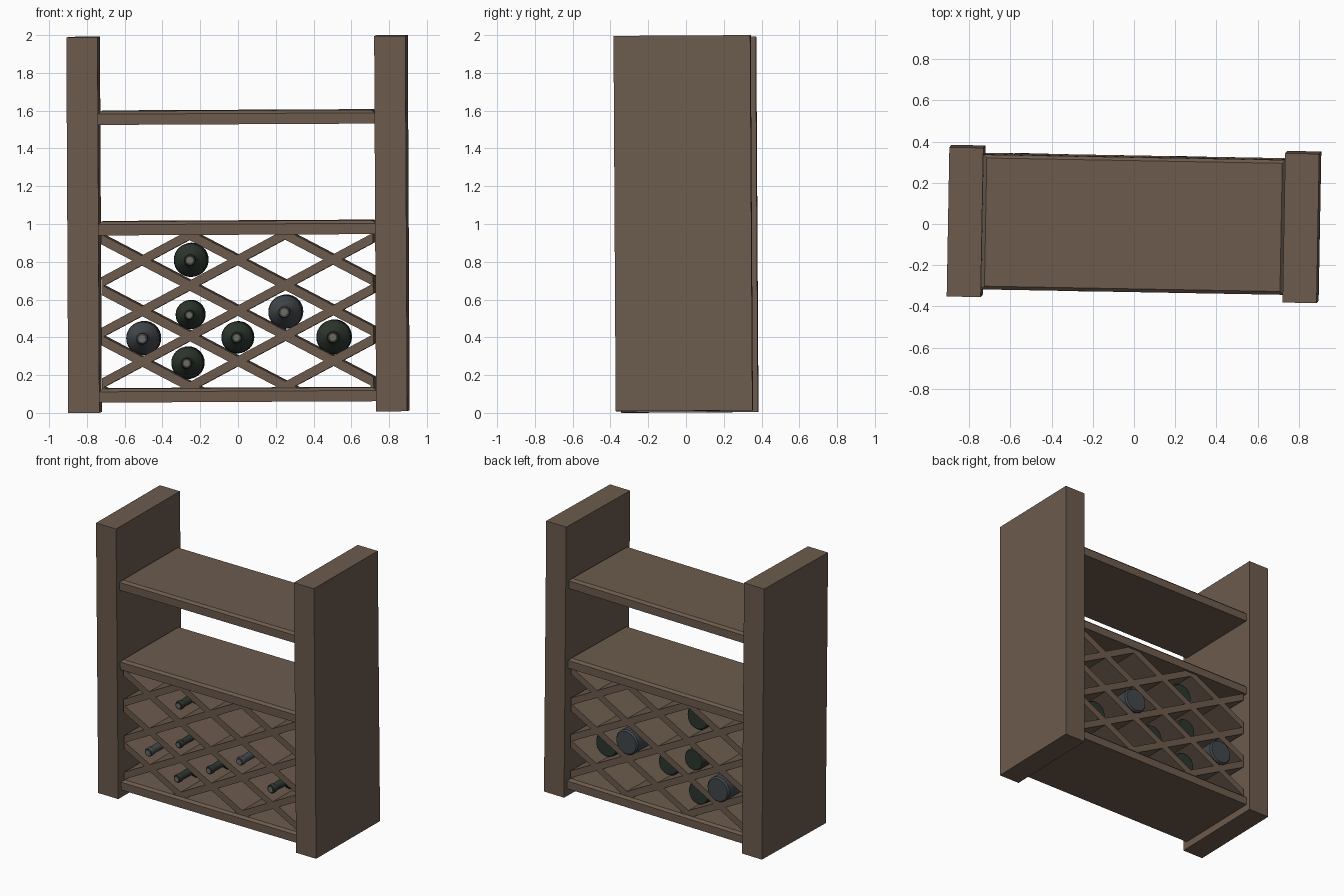
import bpy, bmesh, math
from mathutils import Matrix, Vector, Euler

if "Cube" in bpy.data.objects:
    bpy.data.objects.remove(bpy.data.objects["Cube"])

# the whole rack leans very slightly around its middle
C = Vector((0, 0, 1))
TILT = (Matrix.Translation(C) @ Euler((0.006, -0.005, -0.018)).to_matrix().to_4x4()
        @ Matrix.Translation(-C))


def material(name, rgb):
    m = bpy.data.materials.new(name)
    m.diffuse_color = (*rgb, 1)
    m.use_nodes = True
    m.node_tree.nodes["Principled BSDF"].inputs["Base Color"].default_value = m.diffuse_color
    return m


WOOD = material("dark_wood", (0.15, 0.105, 0.075))
GREEN = material("green_glass", (0.025, 0.036, 0.026))
BLUE = material("grey_glass", (0.055, 0.062, 0.07))
CORK = material("cork", (0.16, 0.15, 0.13))


def finish(name, bm, mat, smooth=False):
    bmesh.ops.recalc_face_normals(bm, faces=bm.faces)
    bm.transform(TILT)
    me = bpy.data.meshes.new(name)
    bm.to_mesh(me)
    bm.free()
    me.materials.append(mat)
    ob = bpy.data.objects.new(name, me)
    bpy.context.collection.objects.link(ob)
    if smooth:
        bpy.ops.object.select_all(action='DESELECT')
        ob.select_set(True)
        bpy.context.view_layer.objects.active = ob
        bpy.ops.object.shade_smooth_by_angle(angle=math.radians(35))
    return ob


def box(size, loc, rot=Matrix.Identity(4)):
    bm = bmesh.new()
    bmesh.ops.create_cube(bm, size=1)
    bm.transform(Matrix.Translation(loc) @ rot @ Matrix.Diagonal((*size, 1)))
    return bm


# side panels
for name, s in (("left_panel", -1), ("right_panel", 1)):
    finish(name, box((0.165, 0.724, 1.987), (s * 0.815, 0, 1)), WOOD)

# shelves with chamfered top edges
for name, z in (("bottom_shelf", 0.06), ("middle_shelf", 0.945), ("top_shelf", 1.53)):
    bm = box((1.466, 0.654, 0.073), (0, 0, z + 0.0365))
    top = [e for e in bm.edges if all(v.co.z > z + 0.05 for v in e.verts)]
    bmesh.ops.bevel(bm, geom=top, offset=0.016, segments=1, affect='EDGES')
    finish(name, bm, WOOD)

# full-depth crossing boards that form the diamond bins
XL, ZLO, ZHI, SLOPE = 0.72, 0.11, 0.97, 0.53
ang = math.atan(SLOPE)
n = 0
for s in (-1, 1):
    for k in range(-3, 5):
        bm = box((3, 0.62, 0.047), (0, 0, 0.543 + 0.268 * k),
                 Matrix.Rotation(-s * ang, 4, 'Y'))
        for co, no in (((XL, 0, 0), (1, 0, 0)), ((-XL, 0, 0), (-1, 0, 0)),
                       ((0, 0, ZHI), (0, 0, 1)), ((0, 0, ZLO), (0, 0, -1))):
            bmesh.ops.bisect_plane(bm, geom=bm.verts[:] + bm.edges[:] + bm.faces[:],
                                   plane_co=co, plane_no=no, clear_outer=True)
            bmesh.ops.holes_fill(bm, edges=[e for e in bm.edges if e.is_boundary])
        if not bm.faces:
            bm.free()
            continue
        n += 1
        finish(f"diamond_board_{n}", bm, WOOD)


def lathe(name, profile, x, z, mat):
    """Spin (radius, y) points about a front-to-back axis."""
    bm = bmesh.new()
    vs = [bm.verts.new((x + r, y, z)) for r, y in profile]
    es = [bm.edges.new(p) for p in zip(vs, vs[1:])]
    bmesh.ops.spin(bm, geom=vs + es, cent=(x, 0, z), axis=(0, 1, 0),
                   angle=math.tau, steps=32, use_duplicate=False)
    bmesh.ops.remove_doubles(bm, verts=bm.verts, dist=1e-5)
    return finish(name, bm, mat, True)


# bottles: x, z, radius, back end, glass
bottles = [(-0.25, 0.81, 0.09, 0.21, GREEN), (-0.255, 0.52, 0.077, 0.26, GREEN),
           (-0.505, 0.395, 0.09, 0.33, BLUE), (-0.005, 0.40, 0.085, 0.2, GREEN),
           (0.248, 0.535, 0.09, 0.33, BLUE), (0.505, 0.402, 0.092, 0.2, GREEN),
           (-0.27, 0.265, 0.086, 0.22, GREEN)]
for i, (x, z, r, back, mat) in enumerate(bottles, 1):
    f, L = -0.33, back + 0.33
    x, z = x, z + 0.005 * (-x)
    lip = 0.3 * r
    lathe(f"bottle_{i}",
          [(0, f), (lip, f), (lip * 1.15, f + 0.006), (lip * 1.15, f + 0.03),
           (lip * 0.95, f + 0.036), (lip * 1.1, f + 0.3 * L), (r * 0.5, f + 0.345 * L),
           (r * 0.82, f + 0.39 * L), (r * 0.97, f + 0.44 * L), (r, f + 0.48 * L),
           (r, back - 0.012), (r * 0.9, back), (0, back)], x, z, mat)
    lathe(f"cork_{i}", [(0, f - 0.004), (lip * 0.65, f - 0.004), (lip * 0.65, f + 0.01),
                        (0, f + 0.01)], x, z, CORK)
